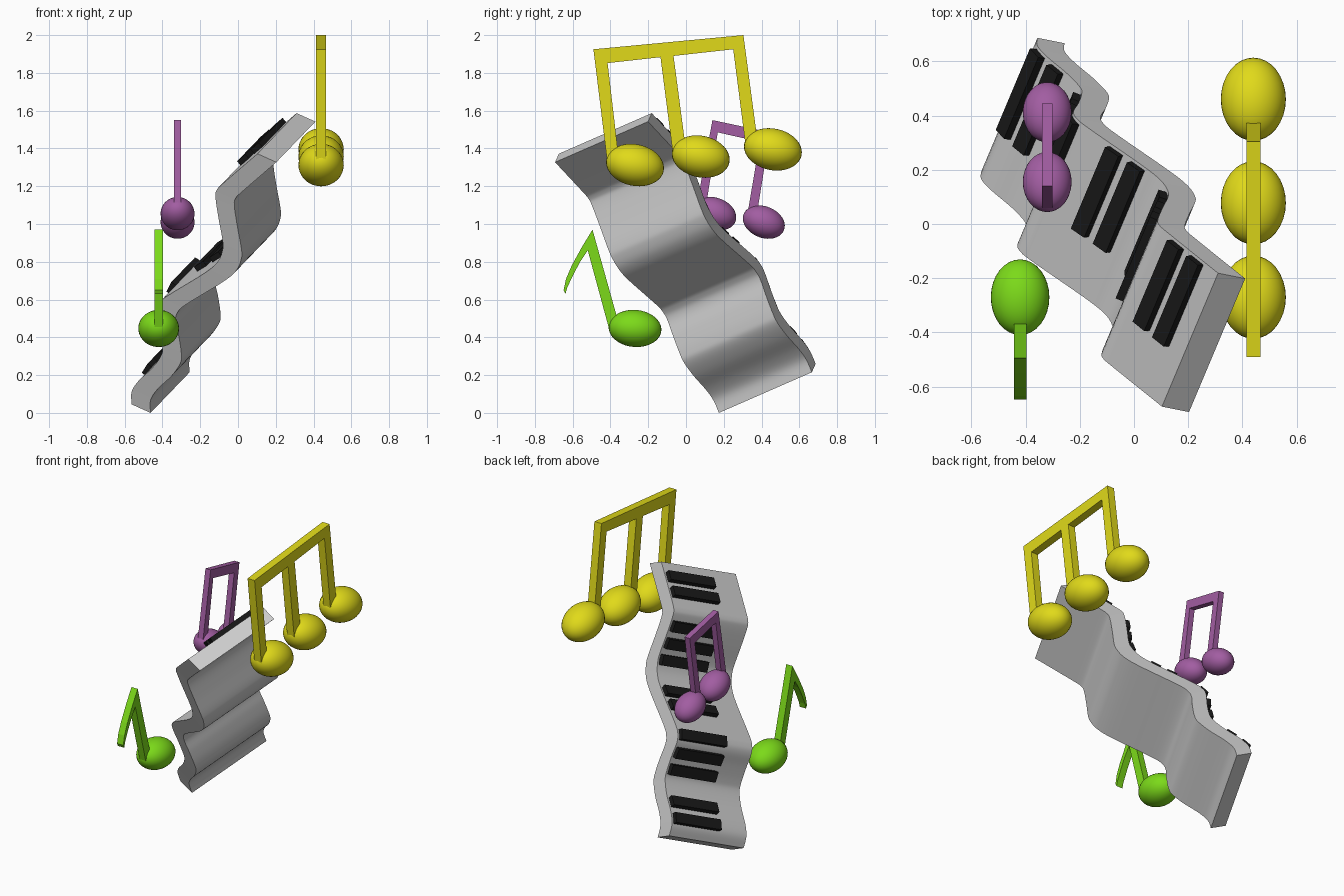
import bpy, bmesh, math
from mathutils import Vector

if "Cube" in bpy.data.objects:
    bpy.data.objects.remove(bpy.data.objects["Cube"])


def material(name, color):
    m = bpy.data.materials.new(name)
    m.diffuse_color = (*color, 1)
    m.use_nodes = True
    m.node_tree.nodes["Principled BSDF"].inputs["Base Color"].default_value = m.diffuse_color
    return m


YELLOW = material("yellow", (0.75, 0.70, 0.01))
PURPLE = material("purple", (0.36, 0.11, 0.36))
GREEN = material("green", (0.20, 0.70, 0.01))
BLACK = material("black", (0.01, 0.01, 0.01))


def finish(name, bm, mat=None, smooth=False):
    bmesh.ops.recalc_face_normals(bm, faces=bm.faces)
    me = bpy.data.meshes.new(name)
    bm.to_mesh(me)
    bm.free()
    ob = bpy.data.objects.new(name, me)
    bpy.context.collection.objects.link(ob)
    if mat:
        me.materials.append(mat)
    if smooth:
        bpy.context.view_layer.objects.active = ob
        ob.select_set(True)
        bpy.ops.object.shade_smooth_by_angle(angle=math.radians(35))
        ob.select_set(False)
    return ob


def plate(name, outline, x, thick, mat):
    """Flat outline in the YZ plane, extruded along x."""
    bm = bmesh.new()
    f = bm.faces.new([bm.verts.new((x - thick / 2, y, z)) for y, z in outline])
    r = bmesh.ops.extrude_face_region(bm, geom=[f])
    bmesh.ops.translate(bm, vec=(thick, 0, 0),
                        verts=[v for v in r["geom"] if isinstance(v, bmesh.types.BMVert)])
    finish(name, bm, mat)


def note_head(name, loc, radii, tilt, mat):
    bm = bmesh.new()
    bmesh.ops.create_uvsphere(bm, u_segments=32, v_segments=20, radius=1)
    ob = finish(name, bm, mat, True)
    ob.location, ob.scale = loc, radii
    ob.rotation_euler.x = math.radians(tilt)


def smooth_path(pts, steps):
    """Catmull-Rom curve through the points."""
    out = []
    for i in range(len(pts) - 1):
        p0, p1, p2, p3 = (pts[max(0, min(len(pts) - 1, i + k))] for k in (-1, 0, 1, 2))
        for s in range(steps):
            t = s / steps
            out.append(0.5 * (2 * p1 + (p2 - p0) * t + (2 * p0 - 5 * p1 + 4 * p2 - p3) * t * t
                              + (3 * p1 - p0 - 3 * p2 + p3) * t ** 3))
    return out + [pts[-1]]


# wavy keyboard slab: edge profile (x, z) lying in a tilted plane
WIDTH = Vector((-0.207, -0.492, -0.215))
THICK = Vector((0.10, -0.02, -0.045))
profile = [(-.563, .045), (-.563, .112), (-.526, .17), (-.452, .24), (-.405, .308), (-.40, .36),
           (-.413, .45), (-.43, .53), (-.42, .577), (-.373, .62), (-.177, .74), (-.108, .80),
           (-.082, .862), (-.082, .915), (-.103, 1.03), (-.119, 1.138), (-.113, 1.18),
           (-.071, 1.222), (.103, 1.372)]
edge = smooth_path([Vector((x, -.0246 - .424 * x - .441 * z, z)) for x, z in profile], 5)

bm = bmesh.new()
rings = [[bm.verts.new(p + o) for o in (Vector(), -WIDTH, THICK - WIDTH, THICK)] for p in edge]
for a, b in zip(rings, rings[1:]):
    for k in range(4):
        bm.faces.new((a[k], a[(k + 1) % 4], b[(k + 1) % 4], b[k]))
bm.faces.new(rings[0])
bm.faces.new(rings[-1])
finish("keyboard_slab", bm, None, True)

# black keys, spaced by arc length in groups of two and three
arc = [0]
for a, b in zip(edge, edge[1:]):
    arc.append(arc[-1] + (b - a).length)


def at(s):
    i = max(k for k in range(len(edge) - 1) if arc[k] <= s)
    return edge[i].lerp(edge[i + 1], (s - arc[i]) / (arc[i + 1] - arc[i]))


pitch = arc[-1] / 17
bm = bmesh.new()
for slot in (1, 2, 4, 5, 6, 8, 9, 11, 12, 13, 15, 16):
    a, b = at((slot - .3) * pitch), at((slot + .3) * pitch)
    n = (b - a).cross(WIDTH).normalized()
    if n.dot(THICK) > 0:
        n = -n
    low, high = -n * .015, n * .03
    corners = [[bm.verts.new(q + h - WIDTH * w)
                for q, h in ((a, low), (b, low), (b, high), (a, high))] for w in (.98, .37)]
    bm.faces.new(corners[0])
    bm.faces.new(corners[1])
    for k in range(4):
        j = (k + 1) % 4
        bm.faces.new((corners[0][k], corners[0][j], corners[1][j], corners[1][k]))
finish("black_keys", bm, BLACK)

# yellow triple note
plate("yellow_stems",
      [(-.49, 1.925), (.304, 2.0), (.38, 1.43), (.315, 1.42), (.25, 1.925), (-.066, 1.89),
       (0, 1.39), (-.07, 1.38), (-.135, 1.883), (-.415, 1.852), (-.355, 1.34), (-.418, 1.34)],
      .44, .052, YELLOW)
for i, (y, z) in enumerate(((-.27, 1.312), (.078, 1.357), (.46, 1.395))):
    note_head(f"yellow_head_{i + 1}", (.44, y, z), (.12, .155, .11), -12, YELLOW)

# purple double note
plate("purple_stems",
      [(.14, 1.55), (.445, 1.485), (.375, 1.05), (.325, 1.05), (.39, 1.435), (.168, 1.485),
       (.105, 1.09), (.055, 1.09)], -.32, .038, PURPLE)
for i, (y, z) in enumerate(((.155, 1.055), (.412, 1.01))):
    note_head(f"purple_head_{i + 1}", (-.32, y, z), (.09, .115, .083), -22, PURPLE)

# green single note with flag
plate("green_stem_and_flag",
      [(-.495, .97), (-.355, .47), (-.41, .455), (-.52, .86), (-.56, .80), (-.595, .735),
       (-.628, .665), (-.638, .63), (-.648, .65), (-.635, .71), (-.605, .78), (-.55, .88)],
      -.42, .046, GREEN)
note_head("green_head", (-.42, -.27, .447), (.108, .14, .098), -5, GREEN)
